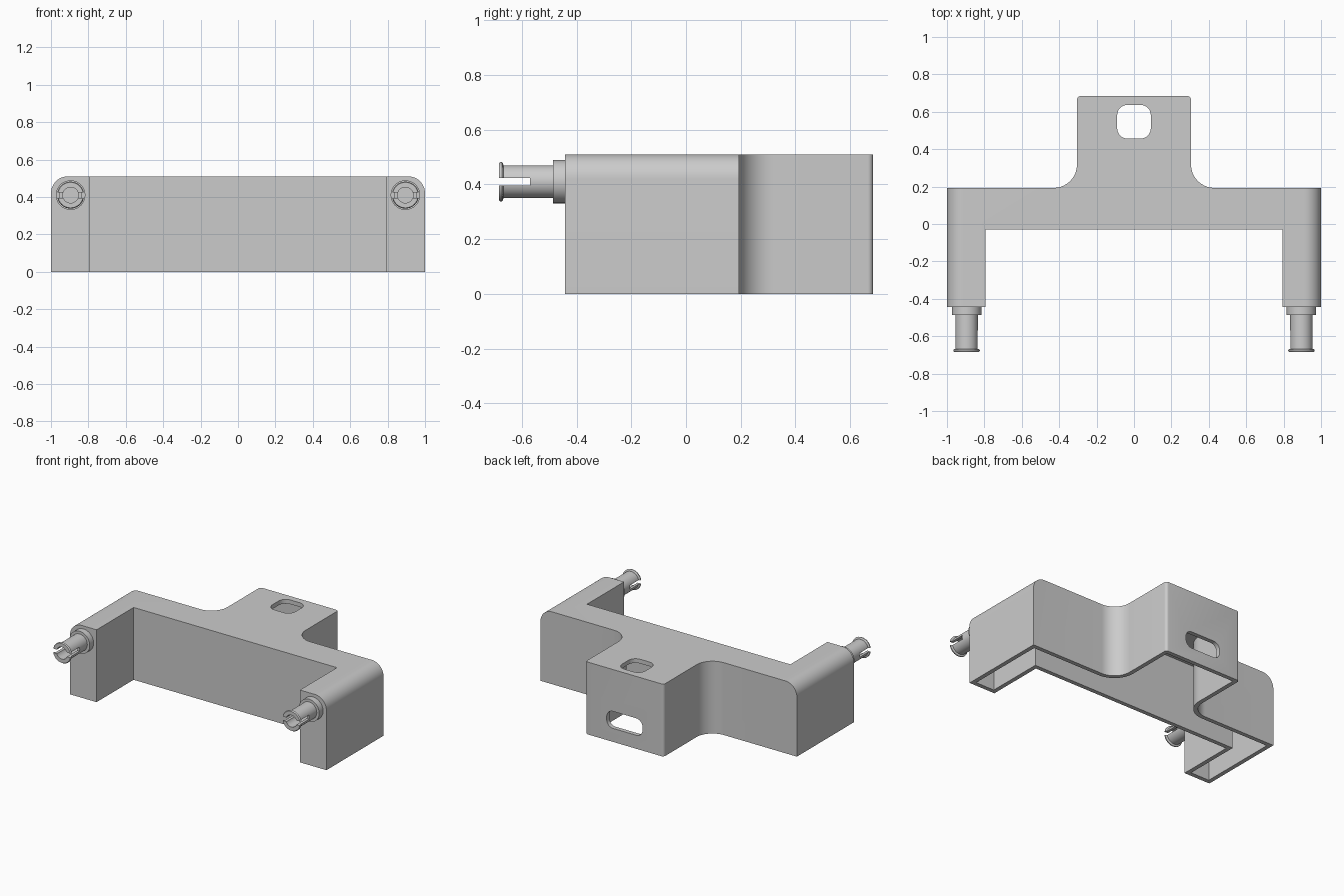
import bpy, bmesh
from math import sin, cos, pi, radians
from mathutils import Matrix

cube = bpy.data.objects.get("Cube")
if cube:
    bpy.data.objects.remove(cube, do_unlink=True)

HEIGHT, WALL, ROUND = 0.51, 0.03, 0.09
PEG_X, PEG_Z = 0.895, 0.41

grey = bpy.data.materials.new("light grey plastic")
grey.use_nodes = True
colour = (0.6, 0.6, 0.6, 1)
grey.diffuse_color = colour
grey.node_tree.nodes["Principled BSDF"].inputs["Base Color"].default_value = colour


def make_object(name, bm):
    bmesh.ops.recalc_face_normals(bm, faces=bm.faces)
    mesh = bpy.data.meshes.new(name)
    bm.to_mesh(mesh)
    bm.free()
    mesh.materials.append(grey)
    obj = bpy.data.objects.new(name, mesh)
    bpy.context.collection.objects.link(obj)
    return obj


def arc(cx, cy, r, start, end, steps):
    angles = [radians(start + (end - start) * i / steps) for i in range(steps + 1)]
    return [(cx + r * cos(a), cy + r * sin(a)) for a in angles]


def extrude(points, low, high):
    bm = bmesh.new()
    base = bm.faces.new([bm.verts.new((x, y, low)) for x, y in points])
    top = bmesh.ops.extrude_face_region(bm, geom=[base])["geom"]
    verts = [v for v in top if isinstance(v, bmesh.types.BMVert)]
    bmesh.ops.translate(bm, verts=verts, vec=(0, 0, high - low))
    return bm


def subtract(obj, cutters):
    for cutter in cutters:
        cutter.hide_render = True
        mod = obj.modifiers.new("cut", "BOOLEAN")
        mod.operation, mod.solver, mod.object = "DIFFERENCE", "EXACT", cutter
    graph = bpy.context.evaluated_depsgraph_get()
    mesh = bpy.data.meshes.new_from_object(obj.evaluated_get(graph))
    obj.modifiers.clear()
    obj.data = mesh
    for cutter in cutters:
        bpy.data.objects.remove(cutter, do_unlink=True)


def smooth(obj):
    bpy.ops.object.select_all(action="DESELECT")
    obj.select_set(True)
    bpy.context.view_layer.objects.active = obj
    bpy.ops.object.shade_smooth_by_angle(angle=radians(30))


# Bracket plan: two legs, a cross bar and a rear tab, inset by t
def bracket(name, t, low, high):
    half = [(0.793 + t, -0.03 + t), (0.793 + t, -0.443 + t),
            (1 - t, -0.443 + t), (1 - t, 0.193 - t)]
    half += arc(0.43, 0.318, 0.125 + t, 270, 180, 16)
    if t:
        half.append((0.305 - t, 0.684 - t))
    else:
        half += arc(0.285, 0.664, 0.02, 0, 90, 6)
    bm = extrude(half + [(-x, y) for x, y in reversed(half)], low, high)
    # Round the long upper edges on the outer sides
    edges = [e for e in bm.edges
             if all(abs(abs(v.co.x) - 1 + t) < 1e-4 and abs(v.co.z - high) < 1e-4
                    for v in e.verts)]
    bmesh.ops.bevel(bm, geom=edges, offset=ROUND - t, segments=12,
                    profile=0.5, affect="EDGES")
    return make_object(name, bm)


def rounded_slot(name, width, height, r, depth, matrix):
    points = []
    for i, (sx, sy) in enumerate([(1, 1), (-1, 1), (-1, -1), (1, -1)]):
        points += arc(sx * (width / 2 - r), sy * (height / 2 - r), r,
                      90 * i, 90 * i + 90, 8)
    bm = extrude(points, -depth / 2, depth / 2)
    bm.transform(matrix)
    return make_object(name, bm)


# Hollow housing, open underneath, with a hole in the tab's top and rear
housing = bracket("housing", 0, 0, HEIGHT)
cavity = bracket("cavity_cutter", WALL, -0.1, HEIGHT - WALL)
top_hole = rounded_slot("top_hole_cutter", 0.18, 0.18, 0.055, 0.2,
                        Matrix.Translation((0, 0.547, HEIGHT)))
rear_hole = rounded_slot("rear_hole_cutter", 0.28, 0.12, 0.05, 0.2,
                         Matrix.Translation((0, 0.684, 0.155)) @ Matrix.Rotation(pi / 2, 4, "X"))
subtract(housing, [cavity, top_hole, rear_hole])
smooth(housing)


# Snap pegs: turned body with collar, lip and bore, split by a slot
def peg(name, x):
    profile = [(0, -0.43), (0.079, -0.43), (0.079, -0.486), (0.06, -0.486),
               (0.06, -0.667), (0.068, -0.669), (0.072, -0.673), (0.072, -0.678),
               (0.068, -0.684), (0.042, -0.684), (0.042, -0.5), (0, -0.5)]
    bm = bmesh.new()
    verts = [bm.verts.new((r, y, 0)) for r, y in profile]
    edges = [bm.edges.new(pair) for pair in zip(verts, verts[1:])]
    bmesh.ops.spin(bm, geom=verts + edges, cent=(0, 0, 0), axis=(0, 1, 0),
                   angle=2 * pi, steps=40)
    bmesh.ops.remove_doubles(bm, verts=bm.verts, dist=1e-5)
    bmesh.ops.translate(bm, verts=bm.verts, vec=(x, 0, PEG_Z))
    obj = make_object(name, bm)
    cut = bmesh.new()
    bmesh.ops.create_cube(cut, size=1, matrix=Matrix.Translation((x, -0.67, PEG_Z))
                          @ Matrix.Diagonal((0.2, 0.2, 0.029, 1)))
    subtract(obj, [make_object("slot_cutter", cut)])
    smooth(obj)


peg("left_peg", PEG_X)
peg("right_peg", -PEG_X)
